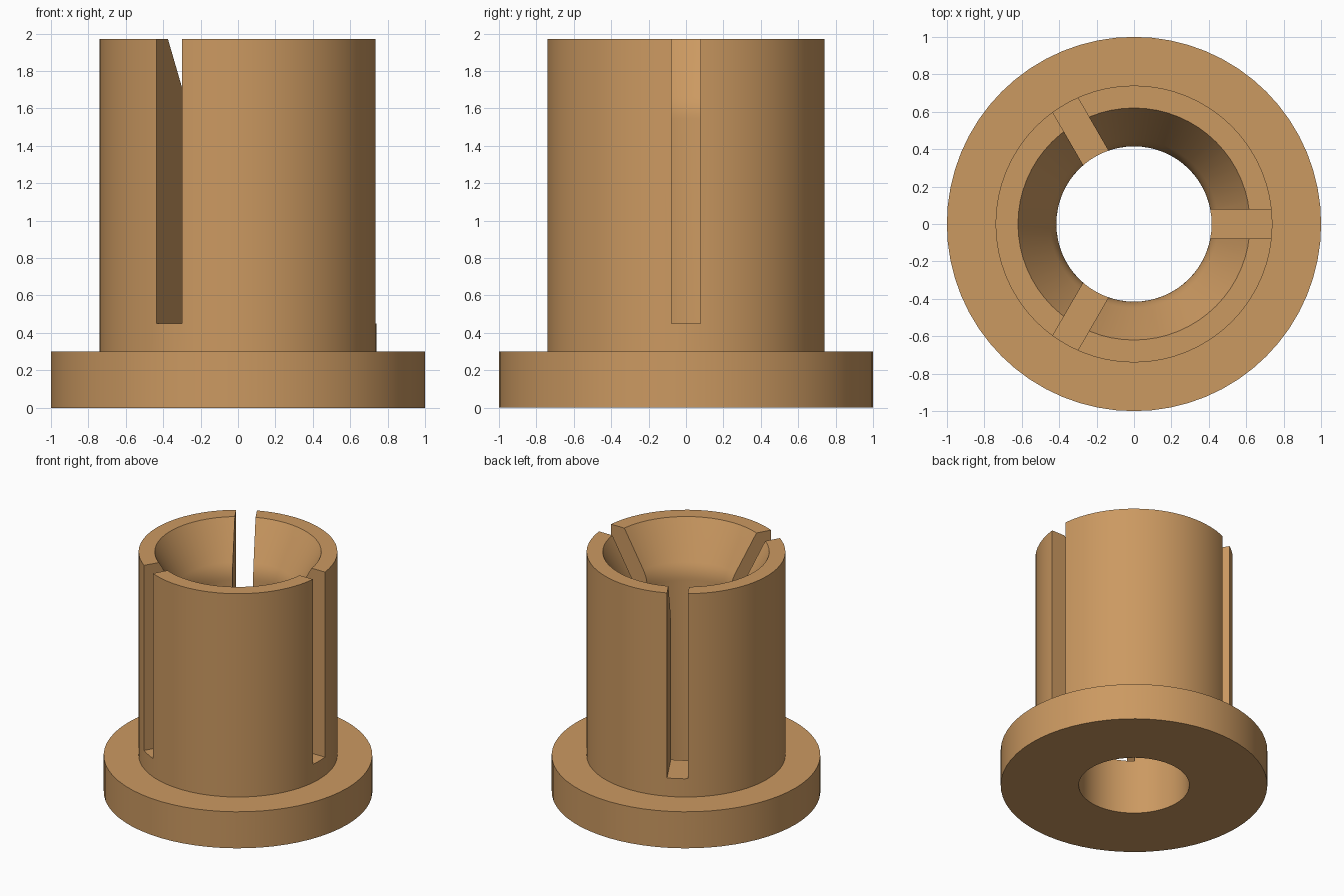
import bpy, bmesh, math
from mathutils import Matrix, Vector

if "Cube" in bpy.data.objects:
    bpy.data.objects.remove(bpy.data.objects["Cube"])

SEG = 64
R_FLANGE, R_TUBE, R_BORE, R_MOUTH = 1.0, 0.74, 0.415, 0.62
Z_FLANGE, Z_TOP, Z_SLOT = 0.30, 1.97, 0.45
SLOT_W = 0.155

# Rounded transition between the straight bore and the 30 degree countersink
z_corner = Z_TOP - (R_MOUTH - R_BORE) / math.tan(math.radians(30))
corner = Vector((R_BORE, z_corner))
start = corner + 0.07 * Vector((math.sin(math.radians(30)), math.cos(math.radians(30))))
end = corner - Vector((0, 0.07))
blend = []
for i in range(7):
    t = i / 6
    p = start * (1 - t) ** 2 + corner * 2 * t * (1 - t) + end * t ** 2
    blend.append((p.x, p.y))

profile = [(R_BORE, 0), (R_FLANGE, 0), (R_FLANGE, Z_FLANGE), (R_TUBE, Z_FLANGE),
           (R_TUBE, Z_TOP), (R_MOUTH, Z_TOP)] + blend


def finish(bm, name):
    bmesh.ops.recalc_face_normals(bm, faces=bm.faces)
    mesh = bpy.data.meshes.new(name)
    bm.to_mesh(mesh)
    bm.free()
    obj = bpy.data.objects.new(name, mesh)
    bpy.context.collection.objects.link(obj)
    return obj


# Flanged sleeve: closed profile revolved around z
bm = bmesh.new()
rings = []
for i in range(SEG):
    a = 2 * math.pi * i / SEG
    rings.append([bm.verts.new((r * math.cos(a), r * math.sin(a), z)) for r, z in profile])
n = len(profile)
for i in range(SEG):
    a, b = rings[i], rings[(i + 1) % SEG]
    for j in range(n):
        k = (j + 1) % n
        bm.faces.new((a[j], b[j], b[k], a[k]))
sleeve = finish(bm, "flanged_sleeve")

bronze = bpy.data.materials.new("bronze")
bronze.diffuse_color = (0.60, 0.32, 0.12, 1)
bronze.use_nodes = True
bronze.node_tree.nodes["Principled BSDF"].inputs["Base Color"].default_value = bronze.diffuse_color
sleeve.data.materials.append(bronze)

# Three radial slots, open at the top
for i in range(3):
    bm = bmesh.new()
    place = (Matrix.Rotation(math.radians(120 * i), 4, 'Z')
             @ Matrix.Translation((0.6, 0, Z_SLOT + 1))
             @ Matrix.Diagonal((0.8, SLOT_W, 2, 1)))
    bmesh.ops.create_cube(bm, size=1, matrix=place)
    cutter = finish(bm, f"slot_cutter_{i + 1}")
    cutter.hide_render = True
    mod = sleeve.modifiers.new("slot", 'BOOLEAN')
    mod.operation = 'DIFFERENCE'
    mod.solver = 'EXACT'
    mod.object = cutter
    bpy.context.view_layer.objects.active = sleeve
    bpy.ops.object.modifier_apply(modifier=mod.name)
    bpy.data.objects.remove(cutter)

# Smooth round walls, crisp rims and slot edges
bpy.ops.object.select_all(action='DESELECT')
sleeve.select_set(True)
bpy.context.view_layer.objects.active = sleeve
bpy.ops.object.shade_smooth_by_angle(angle=math.radians(25))
